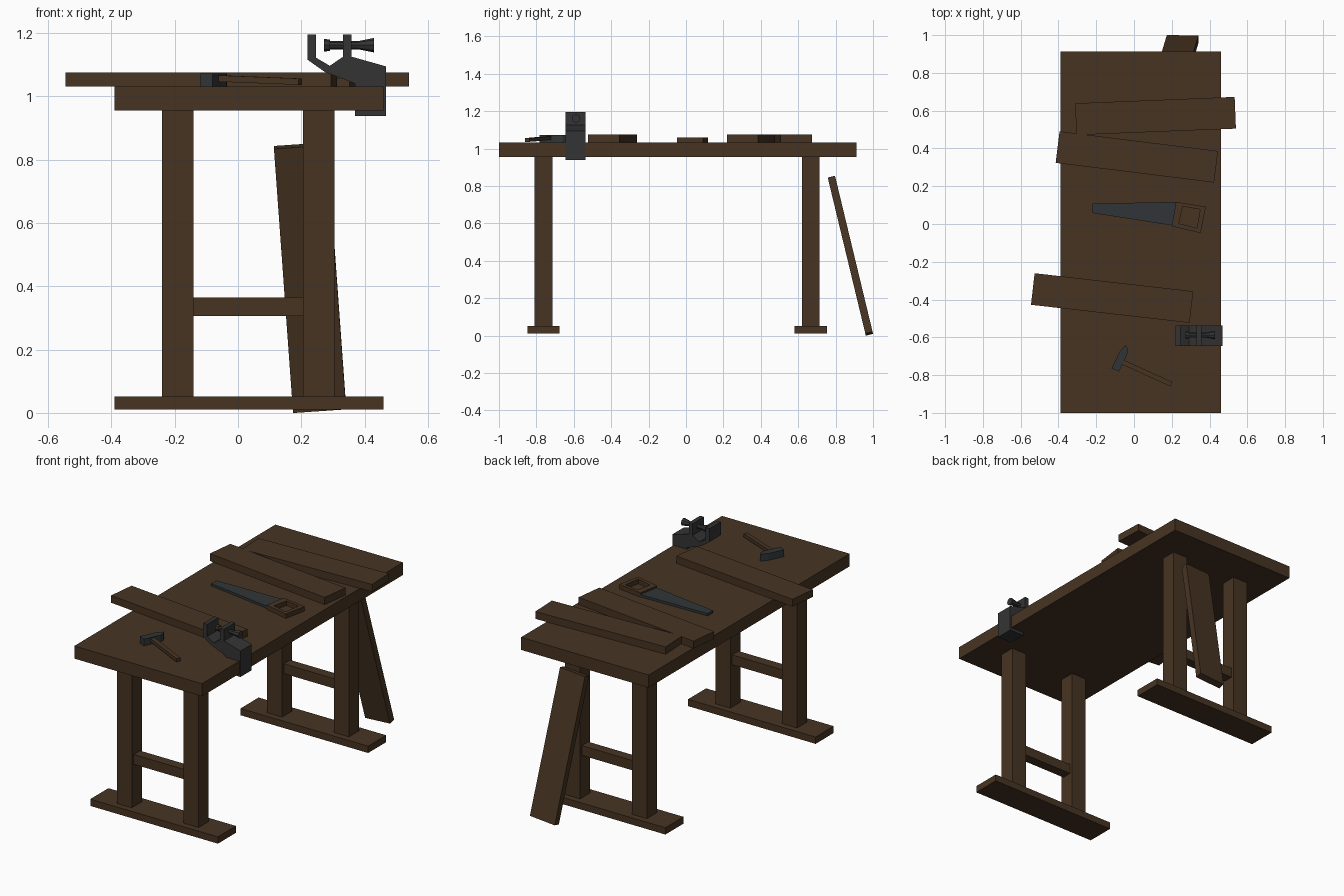
import bpy, bmesh, math
from mathutils import Matrix, Vector

if "Cube" in bpy.data.objects:
    bpy.data.objects.remove(bpy.data.objects["Cube"])


def material(name, rgb):
    m = bpy.data.materials.new(name)
    m.diffuse_color = (*rgb, 1)
    m.use_nodes = True
    m.node_tree.nodes["Principled BSDF"].inputs["Base Color"].default_value = m.diffuse_color
    return m


WOOD = material("dark wood", (0.062, 0.034, 0.016))
IRON = material("iron grey", (0.034, 0.034, 0.034))
STEEL = material("blue steel", (0.030, 0.036, 0.038))


def finish(name, bm, mat):
    bmesh.ops.recalc_face_normals(bm, faces=bm.faces)
    me = bpy.data.meshes.new(name)
    bm.to_mesh(me)
    bm.free()
    me.materials.append(mat)
    ob = bpy.data.objects.new(name, me)
    bpy.context.collection.objects.link(ob)
    return ob


def block(name, size, matrix, mat=WOOD):
    bm = bmesh.new()
    bmesh.ops.create_cube(bm, size=1)
    bmesh.ops.transform(bm, matrix=matrix @ Matrix.Diagonal((*size, 1)), verts=bm.verts)
    return finish(name, bm, mat)


def box(name, x, y, z, mat=WOOD):
    size = (x[1] - x[0], y[1] - y[0], z[1] - z[0])
    mid = Vector((sum(x) / 2, sum(y) / 2, sum(z) / 2))
    return block(name, size, Matrix.Translation(mid), mat)


def prism(name, points, vec, mat):
    """Extrude a closed outline of 3D points along vec."""
    bm = bmesh.new()
    f = bm.faces.new([bm.verts.new(p) for p in points])
    r = bmesh.ops.extrude_face_region(bm, geom=[f], use_keep_orig=True)
    bmesh.ops.translate(bm, vec=vec, verts=[v for v in r["geom"] if isinstance(v, bmesh.types.BMVert)])
    return finish(name, bm, mat)


def cone(name, x0, x1, r0, r1, y, z, mat):
    bm = bmesh.new()
    m = Matrix.Translation(((x0 + x1) / 2, y, z)) @ Matrix.Rotation(math.pi / 2, 4, 'Y')
    bmesh.ops.create_cone(bm, cap_ends=True, segments=8, radius1=r0, radius2=r1,
                          depth=x1 - x0, matrix=m)
    return finish(name, bm, mat)


# Table top and the two trestles
box("table_top", (-0.39, 0.46), (-1.0, 0.912), (0.955, 1.031))
for side, y in (("front", -0.762), ("back", 0.667)):
    box(side + "_foot", (-0.39, 0.46), (y - 0.086, y + 0.086), (0.01, 0.051))
    box(side + "_left_leg", (-0.24, -0.14), (y - 0.048, y + 0.048), (0.051, 0.955))
    box(side + "_right_leg", (0.205, 0.305), (y - 0.048, y + 0.048), (0.051, 0.955))
    box(side + "_stretcher", (-0.14, 0.205), (y - 0.03, y + 0.03), (0.306, 0.365))

# Loose planks lying on the top
for name, x, y, angle in (("back_plank", 0.114, 0.572, 2.3),
                          ("middle_plank", 0.015, 0.355, -7.1),
                          ("front_plank", -0.116, -0.392, -6.5)):
    block(name, (0.845, 0.168, 0.044),
          Matrix.Translation((x, y, 1.053)) @ Matrix.Rotation(math.radians(angle), 4, 'Z'))

# Plank leaning against the back edge
along = Vector((-0.06, -0.2, 0.83)).normalized()
normal = Vector((0, 0.83, 0.2)).normalized()
across = normal.cross(along)
lean = Matrix((across, normal, along)).transposed().to_4x4()
block("leaning_plank", (0.168, 0.04, 0.86), Matrix.Translation((0.2275, 0.879, 0.427)) @ lean)

# Saw: tapered blade and ring handle
prism("saw_blade", [(-0.22, 0.108, 1.034), (0.225, 0.117, 1.034),
                    (0.205, -0.008, 1.034), (-0.22, 0.058, 1.034)], (0, 0, 0.014), STEEL)
outer = [(0.222, 0.117), (0.38, 0.092), (0.352, -0.048), (0.2, -0.012)]
inner = [(0.258, 0.093), (0.35, 0.077), (0.333, -0.022), (0.238, 0.003)]
bm = bmesh.new()
loops = [[bm.verts.new((x, y, z)) for x, y in pts]
         for pts, z in ((outer, 1.031), (outer, 1.058), (inner, 1.058), (inner, 1.031))]
for a, b in zip(loops, loops[1:] + loops[:1]):
    for i in range(4):
        j = (i + 1) % 4
        bm.faces.new((a[i], a[j], b[j], b[i]))
finish("saw_handle", bm, WOOD)

# Hammer: wedge-ended head and sloping handle
prism("hammer_head", [(-0.045, -0.64, 1.031), (-0.034, -0.66, 1.031), (-0.036, -0.69, 1.031),
                      (-0.08, -0.782, 1.031), (-0.118, -0.764, 1.031), (-0.076, -0.676, 1.031)],
      (0, 0, 0.041), STEEL)
a, b = Vector((-0.06, -0.731, 1.056)), Vector((0.197, -0.848, 1.046))
block("hammer_handle", (0.026, 0.02, (b - a).length),
      Matrix.Translation((a + b) / 2) @ (b - a).to_track_quat('Z', 'Y').to_matrix().to_4x4())

# Bench vise: one side profile pushed through the depth
profile = [(0.22, 1.195), (0.246, 1.195), (0.246, 1.122), (0.29, 1.096), (0.332, 1.125),
           (0.332, 1.195), (0.358, 1.195), (0.358, 1.125), (0.468, 1.094), (0.468, 0.938),
           (0.37, 0.938), (0.37, 1.04), (0.275, 1.076), (0.22, 1.115)]
prism("vise_body", [(x, -0.645, z) for x, z in profile], (0, 0.107, 0), IRON)
cone("vise_screw_pad", 0.272, 0.29, 0.02, 0.018, -0.588, 1.161, IRON)
cone("vise_screw", 0.285, 0.385, 0.013, 0.013, -0.588, 1.161, IRON)
cone("vise_screw_grip", 0.38, 0.43, 0.013, 0.023, -0.588, 1.161, IRON)
